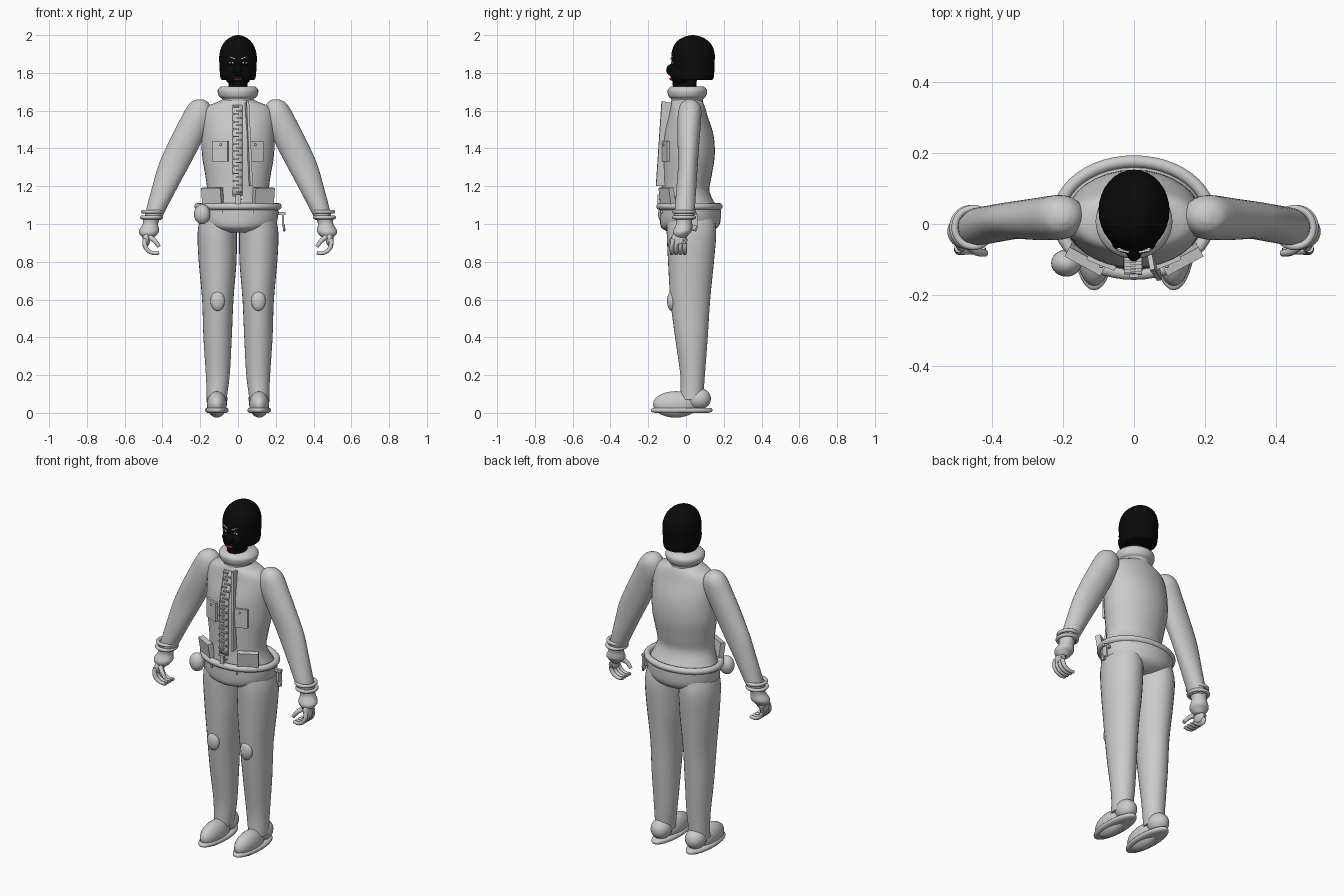
import bpy, bmesh, math
from mathutils import Vector, Matrix

cube = bpy.data.objects.get("Cube")
if cube:
    bpy.data.objects.remove(cube, do_unlink=True)


def material(name, rgb):
    m = bpy.data.materials.new(name)
    m.use_nodes = True
    m.diffuse_color = (*rgb, 1)
    m.node_tree.nodes["Principled BSDF"].inputs["Base Color"].default_value = (*rgb, 1)
    return m


SUIT = material("suit grey", (0.6, 0.6, 0.6))
BLACK = material("hood black", (0.003, 0.003, 0.003))
WHITE = material("eye white", (0.8, 0.8, 0.8))
RED = material("lip red", (0.5, 0.02, 0.02))


def finish(bm, name, mat, smooth=True):
    bmesh.ops.recalc_face_normals(bm, faces=bm.faces)
    me = bpy.data.meshes.new(name)
    bm.to_mesh(me)
    bm.free()
    me.materials.append(mat)
    ob = bpy.data.objects.new(name, me)
    bpy.context.collection.objects.link(ob)
    if smooth:
        bpy.ops.object.select_all(action='DESELECT')
        ob.select_set(True)
        bpy.context.view_layer.objects.active = ob
        bpy.ops.object.shade_smooth_by_angle(angle=math.radians(50))
    return ob


def spline(rows, steps):
    """Catmull-Rom interpolation of rows of numbers."""
    rows = [Vector(r) for r in rows]
    out = []
    for i in range(len(rows) - 1):
        a, b, c, d = rows[max(i - 1, 0)], rows[i], rows[i + 1], rows[min(i + 2, len(rows) - 1)]
        for k in range(steps):
            t = k / steps
            out.append(0.5 * (2 * b + (c - a) * t + (2 * a - 5 * b + 4 * c - d) * t * t
                              + (3 * b - a - 3 * c + d) * t ** 3))
    return out + [rows[-1]]


def loft(name, rows, mat=SUIT, side=1, steps=4, n=32):
    """Elliptical rings: height, centre x, half width, front y, back y."""
    bm = bmesh.new()
    rings = []
    for z, cx, rx, yf, yb in spline(rows, steps):
        rings.append([bm.verts.new((side * cx + rx * math.cos(2 * math.pi * k / n),
                                    (yf + yb) / 2 + (yb - yf) / 2 * math.sin(2 * math.pi * k / n), z))
                      for k in range(n)])
    for a, b in zip(rings, rings[1:]):
        for k in range(n):
            bm.faces.new((a[k], a[(k + 1) % n], b[(k + 1) % n], b[k]))
    bm.faces.new(rings[0])
    bm.faces.new(rings[-1])
    return finish(bm, name, mat)


def ball(name, loc, size, mat=SUIT):
    bm = bmesh.new()
    bmesh.ops.create_uvsphere(bm, u_segments=24, v_segments=14, radius=1,
                              matrix=Matrix.Translation(loc) @ Matrix.Diagonal((*size, 1)))
    return finish(bm, name, mat)


def box(name, loc, size, rot=(0, 0, 0), mat=SUIT):
    bm = bmesh.new()
    bmesh.ops.create_cube(bm, size=1)
    ob = finish(bm, name, mat, False)
    ob.location, ob.scale, ob.rotation_euler = loc, size, rot
    return ob


def tube(name, pts, r, mat=SUIT, closed=False, n=10):
    """Round tube along a path, tapering a little when open."""
    bm = bmesh.new()
    pts = [Vector(p) for p in pts]
    last = len(pts) - 1
    rings = []
    for i, p in enumerate(pts):
        nxt = pts[(i + 1) % len(pts)] if closed else pts[min(i + 1, last)]
        prv = pts[i - 1] if closed else pts[max(i - 1, 0)]
        q = (nxt - prv).to_track_quat('Z', 'Y').to_matrix()
        u = Vector((0, 0, 1)) if closed else q @ Vector((1, 0, 0))
        v = (nxt - prv).normalized().cross(u)
        rr = r if closed else r * (1 - 0.3 * i / last)
        rings.append([bm.verts.new(p + rr * (u * math.cos(2 * math.pi * k / n) + v * math.sin(2 * math.pi * k / n)))
                      for k in range(n)])
    for a, b in zip(rings, rings[1:] + (rings[:1] if closed else [])):
        for k in range(n):
            bm.faces.new((a[k], a[(k + 1) % n], b[(k + 1) % n], b[k]))
    if not closed:
        bm.faces.new(rings[0])
        bm.faces.new(rings[-1])
    return finish(bm, name, mat)


def hoop(name, centre, rx, ry, r):
    c = Vector(centre)
    ring = [c + Vector((rx * math.cos(t * math.pi / 24), ry * math.sin(t * math.pi / 24), 0)) for t in range(48)]
    return tube(name, ring, r, closed=True)


# Jacket body, hips, belt and collar
torso = [(1.08, 0, .2, -.13, .17), (1.17, 0, .166, -.125, .125), (1.25, 0, .172, -.125, .135),
         (1.36, 0, .19, -.125, .152), (1.47, 0, .193, -.12, .146), (1.57, 0, .19, -.095, .115),
         (1.62, 0, .165, -.085, .1), (1.645, 0, .11, -.08, .09), (1.66, 0, .08, -.07, .08)]
loft("jacket_torso", torso)
loft("jacket_hem", [(.955, 0, .09, -.08, .12), (.975, 0, .16, -.125, .16), (1.01, 0, .205, -.138, .182),
                    (1.09, 0, .217, -.138, .184)])
hoop("belt", (0, .018, 1.093), .214, .158, .018)
loft("collar", [(1.63, 0, .085, -.082, .09), (1.66, 0, .083, -.078, .09), (1.675, 0, .1, -.092, .105),
                (1.7, 0, .108, -.098, .112), (1.715, 0, .104, -.094, .108), (1.728, 0, .09, -.08, .094)])


def chest_y(x, z):
    """Front surface of the torso."""
    fine = spline(torso, 6)
    _, _, rx, yf, yb = min(fine, key=lambda row: abs(row[0] - z))
    return (yf + yb) / 2 - (yb - yf) / 2 * math.sqrt(max(0, 1 - (x / rx) ** 2))


# Zip: tape, interlocking teeth and slider
bm = bmesh.new()
tape = []
for i in range(15):
    z = 1.15 + .48 * i / 14
    y = chest_y(0, z) - .005
    tape.append([bm.verts.new((x, y, z)) for x in (-.03, .025)])
for a, b in zip(tape, tape[1:]):
    bm.faces.new((a[0], a[1], b[1], b[0]))
finish(bm, "zip_tape", SUIT).modifiers.new("thickness", 'SOLIDIFY').thickness = .006
for i in range(26):
    z = 1.13 + .49 * i / 25
    box("zip_tooth", (-.012 if i % 2 else .006, chest_y(0, z) - .011, z), (.032, .012, .007))
box("zip_slider", (0, -.145, 1.13), (.025, .012, .05))

# Open storm flap beside the zip
bm = bmesh.new()
bm.faces.new([bm.verts.new(p) for p in ((.035, -.075, 1.64), (.045, -.13, 1.65),
                                        (.065, -.16, 1.2), (.055, -.1, 1.2))])
finish(bm, "storm_flap", SUIT, False).modifiers.new("thickness", 'SOLIDIFY').thickness = .014

# Belt kit
ball("belt_pouch_round", (-.19, -.11, 1.052), (.043, .038, .053))
box("clip_bar", (.23, .045, 1.055), (.045, .02, .015))
box("clip_plate", (.238, .045, 1.02), (.012, .03, .06))
tube("clip_hook", [(.24, .03, 1.0), (.245, .03, .97), (.245, .05, .965), (.242, .06, .99)], .007)
for x in (-.08, .08):
    box("hem_stud", (x, -.128, 1.065), (.01, .012, .02))

for s, label in ((-1, "right"), (1, "left")):
    # Pockets
    box(label + "_chest_pocket", (s * .092, -.11, 1.385), (.085, .014, .11), (0, 0, s * .38))
    ball(label + "_pocket_button", (s * .092, -.119, 1.42), (.006, .005, .006))
    box(label + "_belt_pocket", (s * .135, -.1, 1.15), (.115, .03, .085), (.15, 0, s * .5))

    # Sleeve and cuffs
    loft(label + "_sleeve", [(1.02, .452, .042, -.055, .035), (1.06, .44, .05, -.06, .045),
                             (1.2, .385, .068, -.05, .055), (1.32, .335, .083, -.042, .063),
                             (1.45, .272, .087, -.045, .072), (1.55, .222, .086, -.045, .08),
                             (1.61, .208, .068, -.038, .08), (1.645, .204, .045, -.02, .062),
                             (1.66, .2, .015, .005, .035)], side=s)
    for x, z in ((.452, 1.065), (.458, 1.035)):
        hoop(label + "_cuff_ring", (s * x, -.01, z), .052, .054, .01)
    loft(label + "_glove_cuff", [(.925, .475, .025, -.055, .0), (.945, .474, .046, -.068, .015),
                                 (.965, .471, .053, -.068, .03), (1.0, .464, .041, -.052, .03),
                                 (1.03, .458, .045, -.055, .035)], side=s)

    # Hand with curled fingers
    ball(label + "_palm", (s * .485, -.038, .92), (.02, .04, .04))
    for k in range(4):
        y = -.075 + .023 * k
        path = [(s * .492, y * .9, .92), (s * .492, y, .885), (s * .475, y, .858), (s * .445, y, .845),
                (s * .418, y, .848)]
        tube(label + "_finger", spline(path, 3), .0135)
    tube(label + "_thumb", spline([(s * .465, -.06, .93), (s * .44, -.078, .91), (s * .418, -.082, .88)], 3), .014)

    # Trouser leg and knee pad
    loft(label + "_trouser_leg", [(.07, .113, .052, -.03, .09), (.2, .107, .063, -.03, .1),
                                  (.4, .108, .075, -.058, .115), (.6, .107, .083, -.083, .128),
                                  (.8, .108, .1, -.095, .148), (.95, .11, .104, -.102, .16),
                                  (1.03, .1, .1, -.1, .15)], side=s)
    ball(label + "_knee_pad", (s * .108, -.076, .592), (.038, .024, .052))

    # Boot
    loft(label + "_boot_sole", [(0, .112, .05, -.165, .12), (.007, .112, .06, -.184, .138),
                                (.02, .112, .061, -.185, .139), (.027, .112, .054, -.172, .13)], side=s)
    ball(label + "_boot_toe", (s * .112, -.055, .045), (.053, .12, .07))
    ball(label + "_boot_heel", (s * .112, .068, .075), (.056, .064, .058))

# Head: neck, face, hood
loft("neck", [(1.66, 0, .05, -.06, .05), (1.73, 0, .05, -.07, .055), (1.8, 0, .055, -.07, .06)], BLACK)
ball("face", (0, -.02, 1.8), (.075, .064, .075), BLACK)
ball("nose", (0, -.068, 1.815), (.024, .037, .034), BLACK)
ball("cheeks", (0, -.055, 1.81), (.062, .03, .045), BLACK)
loft("hood", [(1.762, 0, .08, -.045, .13), (1.775, 0, .093, -.066, .147), (1.85, 0, .099, -.076, .151),
              (1.9, 0, .098, -.077, .152), (1.945, 0, .084, -.064, .138), (1.975, 0, .06, -.038, .11),
              (1.993, 0, .032, -.003, .075), (2, 0, .005, .03, .04)], BLACK)

# Eyes, brows and mouth
for s in (-1, 1):
    ball("eye", (s * .036, -.072, 1.853), (.014, .006, .006), WHITE)
    ball("iris", (s * .036, -.076, 1.853), (.005, .004, .006), BLACK)
    box("brow", (s * .03, -.076, 1.88), (.034, .006, .004), (0, -s * .4, s * .2), WHITE)
ball("lips", (0, -.076, 1.768), (.021, .012, .008), RED)
box("mouth_line", (0, -.087, 1.768), (.026, .004, .0025), mat=BLACK)
